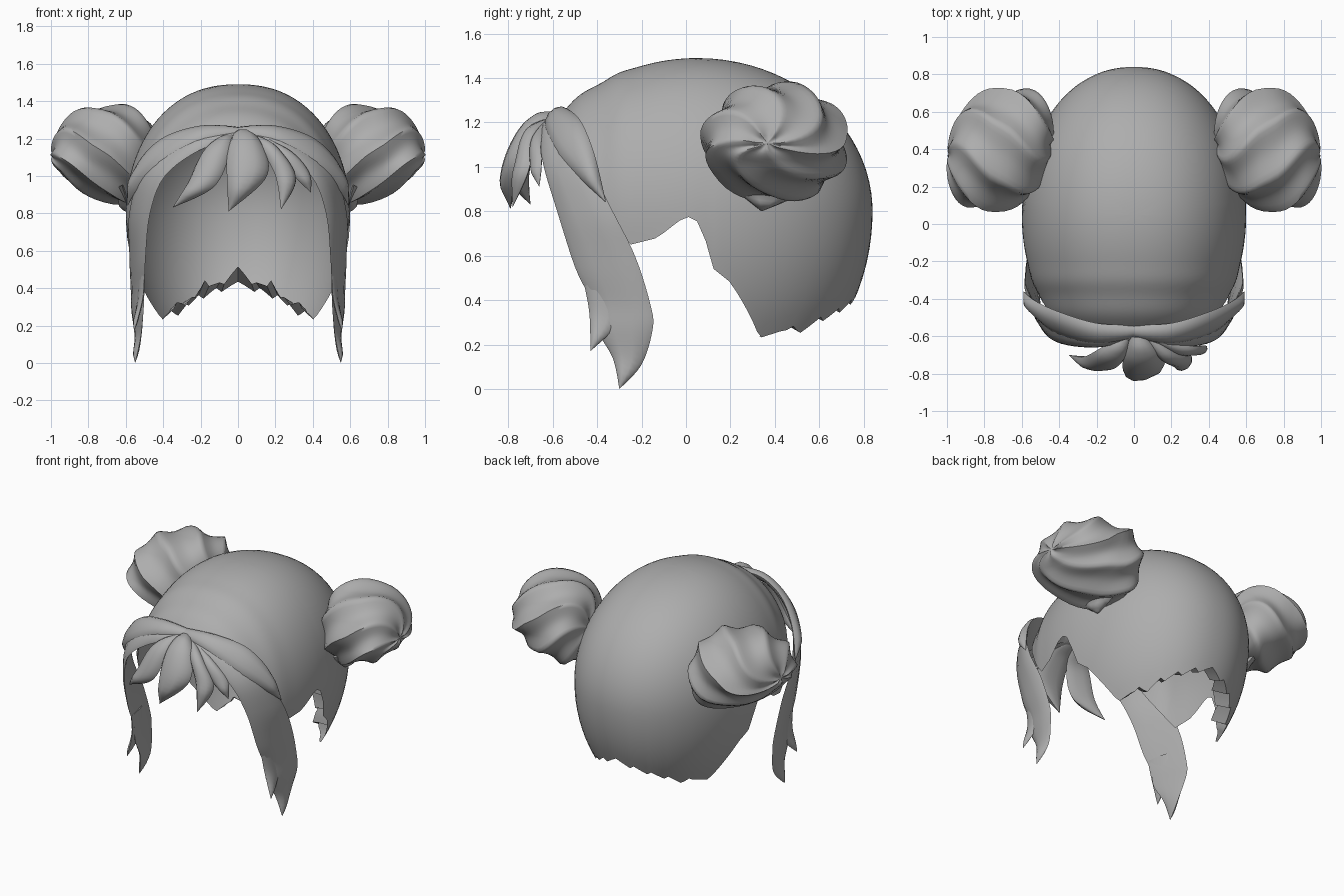
import bpy, bmesh, math
from mathutils import Vector

if "Cube" in bpy.data.objects:
    bpy.data.objects.remove(bpy.data.objects["Cube"])

HAIR = bpy.data.materials.new("hair_grey")
HAIR.diffuse_color = (0.42, 0.42, 0.42, 1)
HAIR.use_nodes = True
HAIR.node_tree.nodes["Principled BSDF"].inputs["Base Color"].default_value = HAIR.diffuse_color
CENTRE = Vector((0, 0.05, 0.8))


def finish(name, bm, angle=40, recalc=True):
    if recalc:
        bmesh.ops.recalc_face_normals(bm, faces=bm.faces)
    me = bpy.data.meshes.new(name)
    bm.to_mesh(me)
    bm.free()
    me.materials.append(HAIR)
    ob = bpy.data.objects.new(name, me)
    bpy.context.collection.objects.link(ob)
    bpy.ops.object.select_all(action='DESELECT')
    ob.select_set(True)
    bpy.context.view_layer.objects.active = ob
    bpy.ops.object.shade_smooth_by_angle(angle=math.radians(angle))
    return ob


# ---- scalp: ellipsoid swept from the crown down to an irregular hairline ----
def height(c):
    return 0.69 if c > 0 else 0.9


# hairline as (y, z) seen from the side, from the nape round to the forehead
HAIRLINE = [(0.84, 0.42), (0.73, 0.38), (0.6, 0.31), (0.5, 0.285), (0.49, 0.25), (0.33, 0.23),
            (0.2, 0.48), (0.1, 0.56), (0.08, 0.74), (0.0, 0.78), (-0.13, 0.68),
            (-0.25, 0.65), (-0.36, 0.8), (-0.48, 1.03), (-0.6, 1.22)]
edge = []
for y, z in HAIRLINE:
    d = z - 0.8
    th = math.acos(d / height(d))
    c = max(-1, min(1, (y - 0.05) / 0.79 / math.sin(th)))
    edge.append((math.acos(c), th))
edge[0] = (0, edge[0][1])
edge[-1] = (math.pi, edge[-1][1])
edge.sort()


def limit(az):
    for (a0, t0), (a1, t1) in zip(edge, edge[1:]):
        if az <= a1 + 1e-6:
            f = (az - a0) / max(a1 - a0, 1e-6)
            return t0 + f * (t1 - t0)
    return edge[-1][1]


def scalp_point(az, th):
    # soft ridges running across the front of the crown
    y = math.sin(th) * math.cos(az)
    r = 1 + (0.006 * (1 + math.sin(y * 26)) * min(1, (-0.3 - y) * 5) if y < -0.3 else 0)
    s = math.sin(th) * r
    upper = math.cos(th) > 0
    sx = math.sin(az)
    sx = math.copysign(abs(sx) ** 0.93, sx)
    wide = math.sin(th) ** (0.88 if upper else 1.12) * r
    return Vector((0.6 * wide * sx, 0.05 + 0.79 * s * math.cos(az),
                   0.8 + height(math.cos(th)) * math.cos(th) * r))


bm = bmesh.new()
N, M = 128, 26
top = bm.verts.new(scalp_point(0, 0))
cols = []
for i in range(N):
    az = 2 * math.pi * i / N
    a = min(az, 2 * math.pi - az)
    lim = limit(a)
    if a < 0.9:
        lim += 0.012 * (min(i, N - i) % 4 - 1.5)          # ragged nape
    cols.append([bm.verts.new(scalp_point(az, lim * j / M)) for j in range(1, M + 1)])
for i in range(N):
    p, q = cols[i], cols[(i + 1) % N]
    bm.faces.new((top, q[0], p[0]))
    for j in range(M - 1):
        bm.faces.new((p[j], q[j], q[j + 1], p[j + 1]))
# strands folded under along the nape, tapering out behind the ears
inner = {}
for k in range(-22, 23):
    v = cols[k % N][-1].co
    f = min(1, (23 - abs(k)) / 10)
    tooth = abs((abs(k) % 8) - 4) / 4
    inner[k] = bm.verts.new((v.x * (1 - .16 * f), v.y - (.07 + .06 * tooth) * f,
                             v.z + (.03 + .05 * tooth) * f))
for k in range(-22, 22):
    bm.faces.new((cols[k % N][-1], cols[(k + 1) % N][-1], inner[k + 1], inner[k]))
bmesh.ops.remove_doubles(bm, verts=bm.verts, dist=0.0005)
if sum(f.normal.dot(f.calc_center_median() - CENTRE) for f in bm.faces) < 0:
    bmesh.ops.reverse_faces(bm, faces=bm.faces)
bm.normal_update()
finish("scalp_hair", bm, 45, False)


# ---- locks: lens-shaped strands lofted between two edge curves ----
def spline(p, t):
    n = len(p) - 1
    i = min(int(t * n), n - 1)
    f = t * n - i
    a, b, c, d = p[max(i - 1, 0)], p[i], p[i + 1], p[min(i + 2, n)]
    return 0.5 * (2 * b + (c - a) * f + (2 * a - 5 * b + 4 * c - d) * f * f
                  + (3 * b - a - 3 * c + d) * f ** 3)


def lock(name, front, back, thick, mirror=1, steps=22, ring=10):
    """front / back are the two edges of the strand, ending in a shared tip."""
    A = [Vector((p[0] * mirror, p[1], p[2])) for p in front]
    B = [Vector((p[0] * mirror, p[1], p[2])) for p in back]
    bm = bmesh.new()
    rows = []
    for s in range(steps + 1):
        t = s / steps
        a, b = spline(A, t), spline(B, t)
        mid, half = (a + b) / 2, (a - b) / 2
        along = spline(A, min(t + .02, 1)) + spline(B, min(t + .02, 1)) \
            - spline(A, max(t - .02, 0)) - spline(B, max(t - .02, 0))
        out = along.cross(half)
        out = out.normalized() if out.length > 1e-7 else (mid - CENTRE).normalized()
        if out.dot(mid - CENTRE) < 0:
            out.negate()
        h = min(thick, half.length * 0.9)
        row = []
        for k in range(ring):
            u = 2 * math.pi * k / ring
            g = math.sin(u)
            row.append(bm.verts.new(mid + half * math.cos(u) + out * h * g * (1 if g > 0 else 0.3)))
        rows.append(row)
    for r, q in zip(rows, rows[1:]):
        for k in range(ring):
            m = (k + 1) % ring
            bm.faces.new((r[k], r[m], q[m], q[k]))
    bm.faces.new(rows[0])
    bmesh.ops.remove_doubles(bm, verts=bm.verts, dist=0.0004)
    finish(name, bm, 50)


for side, m in (("right", 1), ("left", -1)):
    # long lock framing the face
    lock("side_lock_" + side,
         [(0, -.62, 1.2), (.2, -.66, 1.14), (.39, -.64, 1.0), (.47, -.58, .8), (.495, -.5, .55),
          (.5, -.43, .4), (.505, -.41, .28), (.52, -.33, .14), (.55, -.3, 0)],
         [(0, -.56, 1.23), (.25, -.55, 1.22), (.49, -.46, 1.06), (.575, -.34, .82), (.575, -.23, .6),
          (.565, -.16, .38), (.56, -.15, .27), (.535, -.2, .11), (.55, -.3, 0)], .025, m, 40)
    # short second point of that lock
    lock("side_lock_tip_" + side,
         [(.5, -.46, .48), (.51, -.435, .34), (.555, -.43, .17)],
         [(.53, -.3, .48), (.53, -.31, .3), (.555, -.43, .17)], .02, m, 14)
    # upper band sweeping from the parting to the temple
    lock("temple_band_" + side,
         [(0, -.6, 1.2), (.2, -.63, 1.17), (.4, -.58, 1.05), (.53, -.47, .94), (.59, -.36, .84)],
         [(0, -.54, 1.25), (.2, -.53, 1.26), (.4, -.47, 1.2), (.53, -.41, 1.05), (.59, -.36, .84)],
         .04, m, 28)

# ---- fringe strands fanning from the parting ----
FRINGE = {
    "fringe_centre": ([(-.02, -.59, 1.22), (-.055, -.7, 1.15), (-.06, -.775, 1.0), (-.05, -.79, .81)],
                      [(.06, -.59, 1.22), (.14, -.69, 1.15), (.15, -.765, .99), (-.05, -.79, .81)], .06),
    "fringe_left": ([(-.01, -.59, 1.21), (-.04, -.71, 1.12), (-.13, -.76, .94), (-.35, -.7, .83)],
                    [(-.06, -.59, 1.21), (-.19, -.67, 1.12), (-.27, -.71, .96), (-.35, -.7, .83)], .05),
    "fringe_right": ([(.04, -.59, 1.21), (.12, -.7, 1.14), (.2, -.75, 1.0), (.23, -.78, .82)],
                     [(.08, -.59, 1.21), (.22, -.68, 1.13), (.31, -.71, .98), (.23, -.78, .82)], .045),
    "fringe_outer_right": ([(.05, -.59, 1.21), (.2, -.68, 1.12), (.3, -.69, 1.0), (.39, -.66, .91)],
                           [(.1, -.59, 1.21), (.29, -.65, 1.12), (.38, -.65, 1.02), (.39, -.66, .91)], .03),
}
for name, (a, b, t) in FRINGE.items():
    lock(name, a, b, t)


# ---- twisted side buns: folds follow the mesh so the creases stay clean ----
def power(v, e):
    return math.copysign(abs(v) ** e, v)


for side, m in (("right", 1), ("left", -1)):
    bm = bmesh.new()
    rows = []
    R, K = 30, 72
    for j in range(1, R):
        la = math.pi * j / R
        row = []
        for k in range(K):
            w = 2 * math.pi * k / K
            u = w - 1.0 * math.cos(la) + 0.3
            fold = abs(math.sin(3.5 * w)) if k < K else 0
            r = 0.9 + 0.15 * (1 - fold) * math.sin(la)
            s = power(math.sin(la), 0.75) * r
            x = 0.27 * power(math.cos(la), 0.8) * (1 + 0.06 * (1 - fold))
            y = 0.325 * s * math.cos(u)
            z = s * math.sin(u)
            z = 0.28 * z if z > 0 else 0.235 * z
            z += (0.3 * x if z < 0 else -0.06 * x) * min(1, abs(z) / 0.15)
            row.append(bm.verts.new((m * (0.715 + x - 0.06 * y), 0.4 + y - 0.12 * x, 1.1 + z)))
        rows.append(row)
    for r, q in zip(rows, rows[1:]):
        for k in range(K):
            n = (k + 1) % K
            bm.faces.new((r[k], r[n], q[n], q[k]))
    for row in (rows[0], rows[-1]):
        c = sum((v.co for v in row), Vector()) / K
        v0 = bm.verts.new(c)
        for k in range(K):
            bm.faces.new((v0, row[k], row[(k + 1) % K]))
    finish("bun_" + side, bm, 60)
    # gathered hair under the bun
    lock("bun_root_" + side,
         [(.62, .16, .95), (.6, .24, .88), (.585, .34, .8)],
         [(.62, .6, .95), (.58, .48, .86), (.585, .34, .8)], .05, m, 10)
